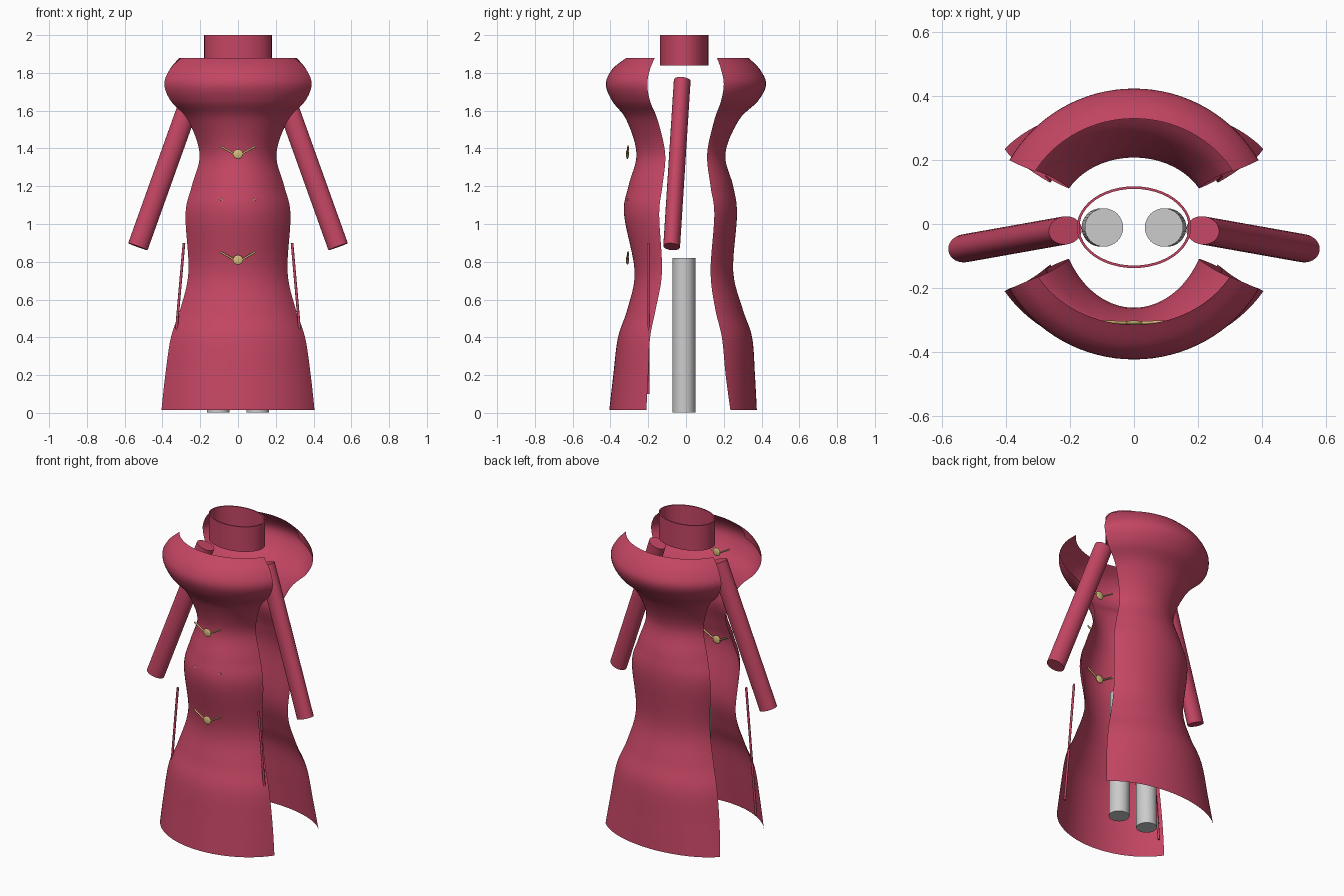
import bpy, math
from mathutils import Vector

if "Cube" in bpy.data.objects:
    bpy.data.objects.remove(bpy.data.objects["Cube"])


def material(name, rgb):
    m = bpy.data.materials.new(name)
    m.diffuse_color = (*rgb, 1)
    m.use_nodes = True
    m.node_tree.nodes["Principled BSDF"].inputs["Base Color"].default_value = m.diffuse_color
    return m


RED = material("red_cloth", (0.55, 0.06, 0.125))
GOLD = material("gold_cord", (0.68, 0.5, 0.2))


def finish(o, name, mat):
    o.name = name
    if mat:
        o.data.materials.append(mat)
    bpy.ops.object.select_all(action='DESELECT')
    o.select_set(True)
    bpy.context.view_layer.objects.active = o
    bpy.ops.object.shade_smooth_by_angle(angle=math.radians(40))
    return o


def mesh_object(name, verts, faces, mat):
    me = bpy.data.meshes.new(name)
    me.from_pydata(verts, [], faces)
    o = bpy.data.objects.new(name, me)
    bpy.context.collection.objects.link(o)
    return finish(o, name, mat)


def rod(name, a, b, r, mat, sides=24, flat=1.0):
    # capped cylinder between two points, optionally flattened in y
    a, b = Vector(a), Vector(b)
    bpy.ops.mesh.primitive_cylinder_add(vertices=sides, radius=r, depth=(b - a).length,
                                        location=(a + b) / 2)
    o = bpy.context.object
    o.rotation_mode = 'QUATERNION'
    o.rotation_quaternion = (b - a).to_track_quat('Z', 'Y')
    if flat != 1.0:
        # the axis of the local frame that lies closest to world y
        m = o.rotation_quaternion.to_matrix()
        if abs(m[1][0]) > abs(m[1][1]):
            o.scale.x = flat
        else:
            o.scale.y = flat
    return finish(o, name, mat)


def smooth_rows(rows, steps=6):
    # Catmull-Rom through the profile rows
    pts = [Vector(r) for r in rows]
    out = []
    for i in range(len(pts) - 1):
        p0, p1, p2 = pts[max(i - 1, 0)], pts[i], pts[i + 1]
        p3 = pts[min(i + 2, len(pts) - 1)]
        for k in range(steps):
            t = k / steps
            out.append(0.5 * (2 * p1 + (p2 - p0) * t + (2 * p0 - 5 * p1 + 4 * p2 - p3) * t * t
                              + (3 * p1 - p0 - 3 * p2 + p3) * t ** 3))
    return out + [pts[-1]]


def panel(name, rows, side):
    # curved sheet; rows are (height, half width, middle depth, edge depth)
    cols, verts, faces = 32, [], []
    grid = smooth_rows(rows)
    for z, w, mid, edge in grid:
        for c in range(cols + 1):
            t = math.radians(-60 + 120 * c / cols)
            x = w * math.sin(t) / math.sin(math.radians(60))
            verts.append((x, side * (edge + (mid - edge) * (2 * math.cos(t) - 1)), z))
    for r in range(len(grid) - 1):
        for c in range(cols):
            i = r * (cols + 1) + c
            f = (i, i + 1, i + cols + 2, i + cols + 1)
            faces.append(f if side < 0 else f[::-1])
    return mesh_object(name, verts, faces, RED)


# Dress panels
panel("front_panel", [
    (0.015, 0.405, 0.406, 0.21), (0.2, 0.385, 0.385, 0.20), (0.4, 0.355, 0.36, 0.19),
    (0.55, 0.305, 0.31, 0.16), (0.75, 0.262, 0.272, 0.127), (1.05, 0.278, 0.328, 0.142),
    (1.2, 0.245, 0.305, 0.125), (1.37, 0.203, 0.262, 0.11), (1.55, 0.265, 0.315, 0.15),
    (1.65, 0.355, 0.39, 0.19), (1.74, 0.39, 0.424, 0.205), (1.82, 0.36, 0.39, 0.19),
    (1.88, 0.30, 0.315, 0.165)], -1)
panel("back_panel", [
    (0.015, 0.405, 0.375, 0.235), (0.2, 0.385, 0.365, 0.21), (0.4, 0.355, 0.35, 0.19),
    (0.55, 0.305, 0.30, 0.155), (0.75, 0.262, 0.25, 0.13), (1.05, 0.278, 0.27, 0.15),
    (1.2, 0.245, 0.25, 0.13), (1.37, 0.203, 0.208, 0.112), (1.55, 0.265, 0.28, 0.15),
    (1.65, 0.355, 0.38, 0.185), (1.74, 0.39, 0.424, 0.2), (1.82, 0.36, 0.39, 0.185),
    (1.88, 0.31, 0.33, 0.164)], 1)

# Standing collar: closed ring of rectangular section
n, sec = 48, [(0.0, 1.84), (0.0, 2.0), (-0.008, 2.0), (-0.008, 1.84)]
verts = [((0.179 + d) * math.cos(2 * math.pi * i / n),
          -0.01 + (0.128 + d) * math.sin(2 * math.pi * i / n), z)
         for i in range(n) for d, z in sec]
faces = [(4 * i + k, 4 * ((i + 1) % n) + k, 4 * ((i + 1) % n) + (k + 1) % 4, 4 * i + (k + 1) % 4)
         for i in range(n) for k in range(4)]
mesh_object("collar", verts, faces, RED)

# Sleeves, legs and slit piping on both sides
for s, side in ((-1, "left"), (1, "right")):
    rod(f"{side}_sleeve", (s * 0.215, -0.02, 1.76), (s * 0.53, -0.076, 0.88), 0.055, RED, 32, 0.8)
    rod(f"{side}_leg", (s * 0.104, -0.011, 0.002), (s * 0.094, -0.011, 0.82), 0.06, None, 32)
    rod(f"{side}_slit_piping", (s * 0.286, -0.2, 0.9), (s * 0.356, -0.2, 0.1), 0.007, RED, 12)

# Knot buttons with two cord wings
for k in range(4):
    z = 1.65 - 0.28 * k
    bpy.ops.mesh.primitive_uv_sphere_add(segments=20, ring_count=12, radius=0.027,
                                         location=(0, -0.31, z))
    bpy.context.object.scale = (1, 0.3, 0.95)
    finish(bpy.context.object, f"knot_{k + 1}", GOLD)
    for s, side in ((-1, "left"), (1, "right")):
        rod(f"knot_{k + 1}_{side}_cord", (s * 0.01, -0.31, z - 0.005),
            (s * 0.093, -0.306, z + 0.042), 0.005, GOLD, 10)
